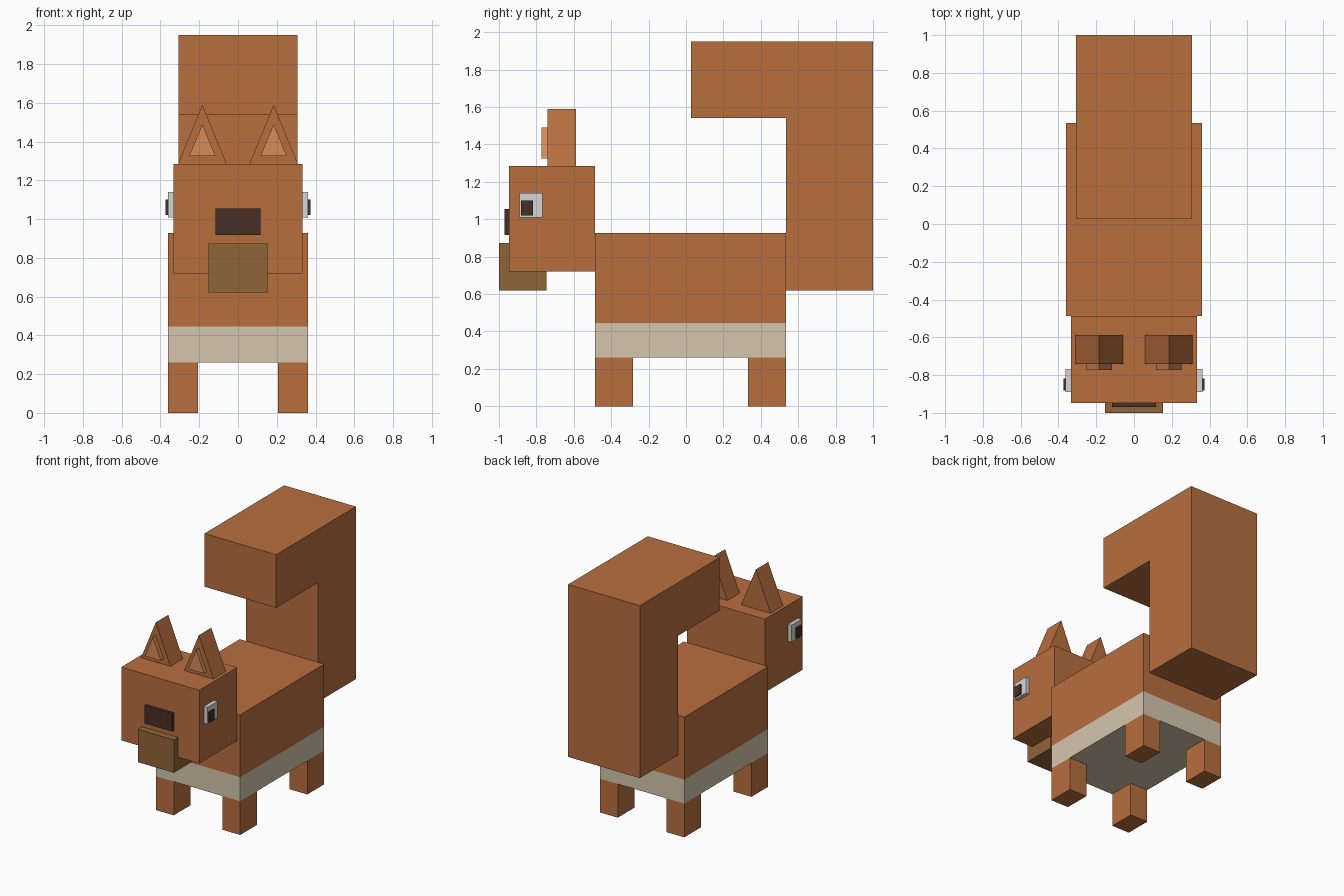
import bpy
import bmesh

if "Cube" in bpy.data.objects:
    bpy.data.objects.remove(bpy.data.objects["Cube"], do_unlink=True)


def material(name, rgb):
    """Flat material from 0-255 sRGB values."""
    linear = [((c / 255 + 0.055) / 1.055) ** 2.4 for c in rgb] + [1]
    mat = bpy.data.materials.new(name)
    mat.use_nodes = True
    mat.diffuse_color = linear
    bsdf = mat.node_tree.nodes["Principled BSDF"]
    bsdf.inputs["Base Color"].default_value = linear
    bsdf.inputs["Roughness"].default_value = 0.9
    return mat


FUR = material("russet fur", (184, 111, 63))
INNER = material("light inner ear", (216, 138, 88))
CREAM = material("cream belly", (213, 198, 174))
MUZZLE = material("olive brown muzzle", (143, 101, 56))
DARK = material("dark brown", (70, 48, 38))
WHITE = material("eye white", (214, 214, 214))


def prism(name, profile, axis, start, end, *mats):
    """Extrude a 2D profile along x or y; 'x' profiles are (y, z), 'y' are (x, z)."""
    bm = bmesh.new()
    place = (lambda a, b: (start, a, b)) if axis == "x" else (lambda a, b: (a, start, b))
    face = bm.faces.new([bm.verts.new(place(a, b)) for a, b in profile])
    new = bmesh.ops.extrude_face_region(bm, geom=[face])["geom"]
    depth = end - start
    bmesh.ops.translate(bm, verts=[g for g in new if isinstance(g, bmesh.types.BMVert)],
                        vec=(depth, 0, 0) if axis == "x" else (0, depth, 0))
    bmesh.ops.recalc_face_normals(bm, faces=bm.faces)
    mesh = bpy.data.meshes.new(name)
    bm.to_mesh(mesh)
    bm.free()
    obj = bpy.data.objects.new(name, mesh)
    bpy.context.collection.objects.link(obj)
    for mat in mats:
        mesh.materials.append(mat)
    return obj


def box(name, x, y, z, *mats):
    corners = [(x[0], z[0]), (x[1], z[0]), (x[1], z[1]), (x[0], z[1])]
    return prism(name, corners, "y", y[0], y[1], *mats)


def triangle(name, x, half, z, y, mat):
    return prism(name, [(x - half, z[0]), (x + half, z[0]), (x, z[1])], "y", y[0], y[1], mat)


# Body, cut at the top of the cream belly band
BELLY = 0.445
body = box("body", (-0.36, 0.36), (-0.487, 0.535), (0.26, 0.927), FUR, CREAM)
bm = bmesh.new()
bm.from_mesh(body.data)
bmesh.ops.bisect_plane(bm, geom=bm.verts[:] + bm.edges[:] + bm.faces[:],
                       plane_co=(0, 0, BELLY), plane_no=(0, 0, 1))
for f in bm.faces:
    f.material_index = int(f.calc_center_median().z < BELLY)
bm.to_mesh(body.data)
bm.free()

# Head, muzzle and nose
box("head", (-0.333, 0.333), (-0.947, -0.487), (0.72, 1.285), FUR)
box("muzzle", (-0.153, 0.153), (-1.0, -0.745), (0.62, 0.873), MUZZLE)
box("nose", (-0.117, 0.117), (-0.97, -0.94), (0.917, 1.055), DARK)

# Hooked tail in one piece
prism("tail", [(0.535, 0.62), (1.0, 0.62), (1.0, 1.95), (0.028, 1.95),
               (0.028, 1.54), (0.535, 1.54)], "x", -0.306, 0.306, FUR)

# Paired parts
for side, s in (("left", 1), ("right", -1)):
    triangle(side + "_ear", s * 0.184, 0.125, (1.285, 1.59), (-0.74, -0.588), FUR)
    triangle(side + "_inner_ear", s * 0.184, 0.068, (1.325, 1.49), (-0.773, -0.74), INNER)
    box(side + "_eye", sorted((s * 0.32, s * 0.362)), (-0.89, -0.767), (1.008, 1.139), WHITE)
    box(side + "_pupil", sorted((s * 0.35, s * 0.374)), (-0.882, -0.819), (1.02, 1.1), DARK)
    for end, y in (("front", (-0.487, -0.283)), ("back", (0.331, 0.535))):
        box(f"{end}_{side}_leg", sorted((s * 0.207, s * 0.36)), y, (0, 0.26), FUR)
